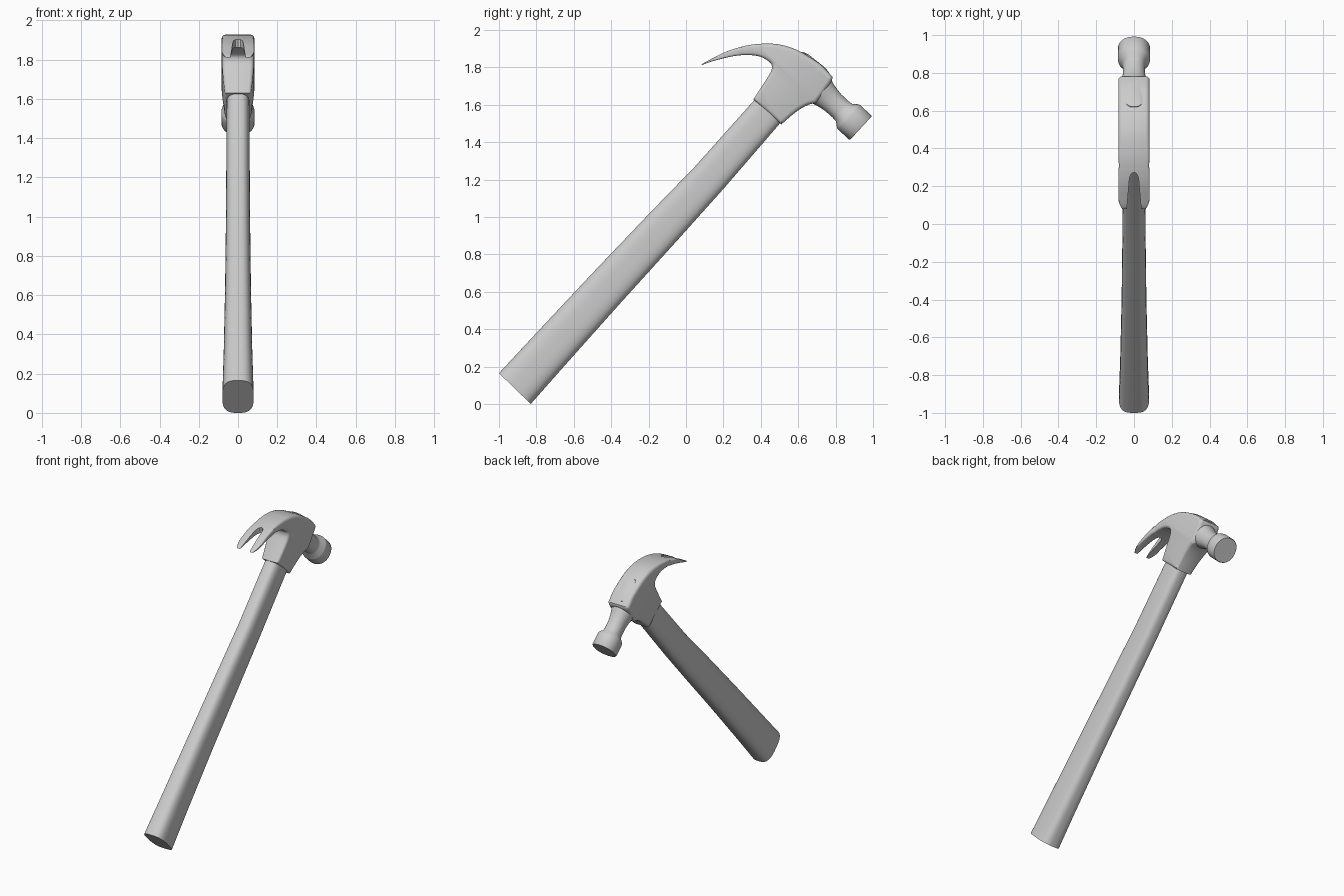
import bpy, bmesh, math
from mathutils import Vector

if "Cube" in bpy.data.objects:
    bpy.data.objects.remove(bpy.data.objects["Cube"])


def finish(name, bm, angle=35):
    bmesh.ops.recalc_face_normals(bm, faces=bm.faces)
    mesh = bpy.data.meshes.new(name)
    bm.to_mesh(mesh)
    bm.free()
    ob = bpy.data.objects.new(name, mesh)
    bpy.context.collection.objects.link(ob)
    if angle:
        smooth(ob, angle)
    return ob


def smooth(ob, angle):
    bpy.ops.object.select_all(action='DESELECT')
    ob.select_set(True)
    bpy.context.view_layer.objects.active = ob
    bpy.ops.object.shade_smooth_by_angle(angle=math.radians(angle))


def bridge(bm, loops):
    n = len(loops[0])
    for a, b in zip(loops, loops[1:]):
        for i in range(n):
            j = (i + 1) % n
            bm.faces.new((a[i], a[j], b[j], b[i]))
    bm.faces.new(loops[0])
    bm.faces.new(loops[-1][::-1])


def loft(name, rings, p, n=48):
    """Rings: (y,z) of both edges in side view, half width in x."""
    bm = bmesh.new()
    loops = []
    for a, b, hx in rings:
        c, h = (Vector(a) + Vector(b)) / 2, (Vector(b) - Vector(a)) / 2
        loop = []
        for i in range(n):
            t = 2 * math.pi * (i + 0.5) / n
            x = math.copysign(abs(math.cos(t)) ** (2 / p), math.cos(t))
            s = math.copysign(abs(math.sin(t)) ** (2 / p), math.sin(t))
            q = c + h * s
            loop.append(bm.verts.new((x * hx, q.x, q.y)))
        loops.append(loop)
    bridge(bm, loops)
    return finish(name, bm)


def curve(pts, k=4):
    """Catmull-Rom through the points, without the last one."""
    v = [Vector(p) for p in pts]
    v = [2 * v[0] - v[1]] + v + [2 * v[-1] - v[-2]]
    out = []
    for a, b, c, d in zip(v, v[1:], v[2:], v[3:]):
        for i in range(k):
            t = i / k
            out.append(0.5 * (2 * b + (c - a) * t + (2 * a - 5 * b + 4 * c - d) * t * t
                              + (3 * b - a - 3 * c + d) * t ** 3))
    return out


# handle, running through the head and showing flush on top
loft("handle", [
    ((-1.0, .165), (-.83, .0), .080),
    ((-.80, .38), (-.64, .215), .073),
    ((-.50, .70), (-.35, .54), .066),
    ((-.20, 1.015), (-.04, .882), .062),
    ((.05, 1.272), (.20, 1.15), .060),
    ((.365, 1.625), (.504, 1.502), .059),
    ((.45, 1.72), (.58, 1.60), .053),
    ((.622, 1.884), (.766, 1.771), .050),
    ((.655, 1.869), (.742, 1.800), .032)], 3)

# striking face and neck, turned along a tilted axis
axis, perp, centre = Vector((-.735, .678)), Vector((.678, .735)), Vector((.935, 1.475))
loft("striking_face", [
    (centre + axis * d + perp * r, centre + axis * d - perp * r, r * .96)
    for d, r in ((0, .084), (.006, .088), (.085, .088), (.095, .086), (.122, .064),
                 (.15, .061), (.20, .062), (.235, .067), (.265, .074), (.29, .082),
                 (.33, .086))], 2.2)

# head outline in side view
outline = (
    curve([(.782, 1.75), (.74, 1.797), (.70, 1.83), (.60, 1.89), (.51, 1.92), (.43, 1.927),
           (.33, 1.918), (.22, 1.886), (.13, 1.842), (.08, 1.815)])
    + curve([(.08, 1.811), (.15, 1.835), (.25, 1.859), (.33, 1.866), (.40, 1.856),
             (.45, 1.825), (.459, 1.80), (.45, 1.77), (.41, 1.705), (.36, 1.63)])
    + curve([(.36, 1.63), (.51, 1.495)], 3)
    + curve([(.51, 1.495), (.555, 1.535), (.60, 1.57), (.65, 1.598), (.695, 1.61)])
    + curve([(.695, 1.61), (.775, 1.72), (.782, 1.75)], 2))
n = len(outline)
W = .083


def rounding(p):
    return .002 + .020 * min(1, max(0, (p.x - .10) / .4))


normals = []
for i, p in enumerate(outline):
    d = ((p - outline[i - 1]).normalized() + (outline[(i + 1) % n] - p).normalized()).normalized()
    normals.append(Vector((-d.y, d.x)))  # inward, outline runs anticlockwise

bm = bmesh.new()
steps = [(-1, a) for a in (90, 60, 30, 0)] + [(1, a) for a in (0, 30, 60, 90)]
loops = []
for side, a in steps:
    ca, sa = math.cos(math.radians(a)), math.sin(math.radians(a))
    loop = []
    for p, nm in zip(outline, normals):
        r = rounding(p)
        q = p + nm * r * (1 - ca)
        loop.append(bm.verts.new((side * (W - r * (1 - sa)), q.x, q.y)))
    loops.append(loop)
bridge(bm, loops)

# cut the cheeks so the socket and the claw tips can taper
up = Vector((0, .674, .739))
base = Vector((0, .435, 1.565))
cuts = [(base + up * s, up) for s in (.04, .08, .12, .16, .20, .24)]
cuts += [(Vector((0, y, 1.8)), Vector((0, 1, 0))) for y in (.10, .12, .14, .3, .4)]
for co, no in cuts:
    bmesh.ops.bisect_plane(bm, geom=bm.verts[:] + bm.edges[:] + bm.faces[:],
                           dist=1e-5, plane_co=co, plane_no=no)
for v in bm.verts:
    s = (v.co - base).dot(up)
    t = min(1, max(0, s / .24))
    if v.co.y > .3:
        v.co.x *= 1 - .21 * (1 - t) ** 1.6
    if v.co.y < .14:
        v.co.x *= 1 - .25 * ((.14 - v.co.y) / .06) ** 2
head = finish("claw_head", bm, None)

# nail slot between the claws
bm = bmesh.new()
half = [(.040, 0), (.037, .09), (.031, .16), (.026, .225), (.022, .25), (.013, .268)]
slot = half + [(0, .274)] + [(-x, y) for x, y in half[::-1]]
bridge(bm, [[bm.verts.new((x, y, z)) for x, y in slot] for z in (1.7, 2.0)])
cutter = finish("slot_cutter", bm, None)
cutter.hide_render = True
mod = head.modifiers.new("slot", 'BOOLEAN')
mod.operation = 'DIFFERENCE'
mod.solver = 'EXACT'
mod.object = cutter
bpy.context.view_layer.objects.active = head
bpy.ops.object.modifier_apply(modifier="slot")
bpy.data.objects.remove(cutter)
smooth(head, 32)
